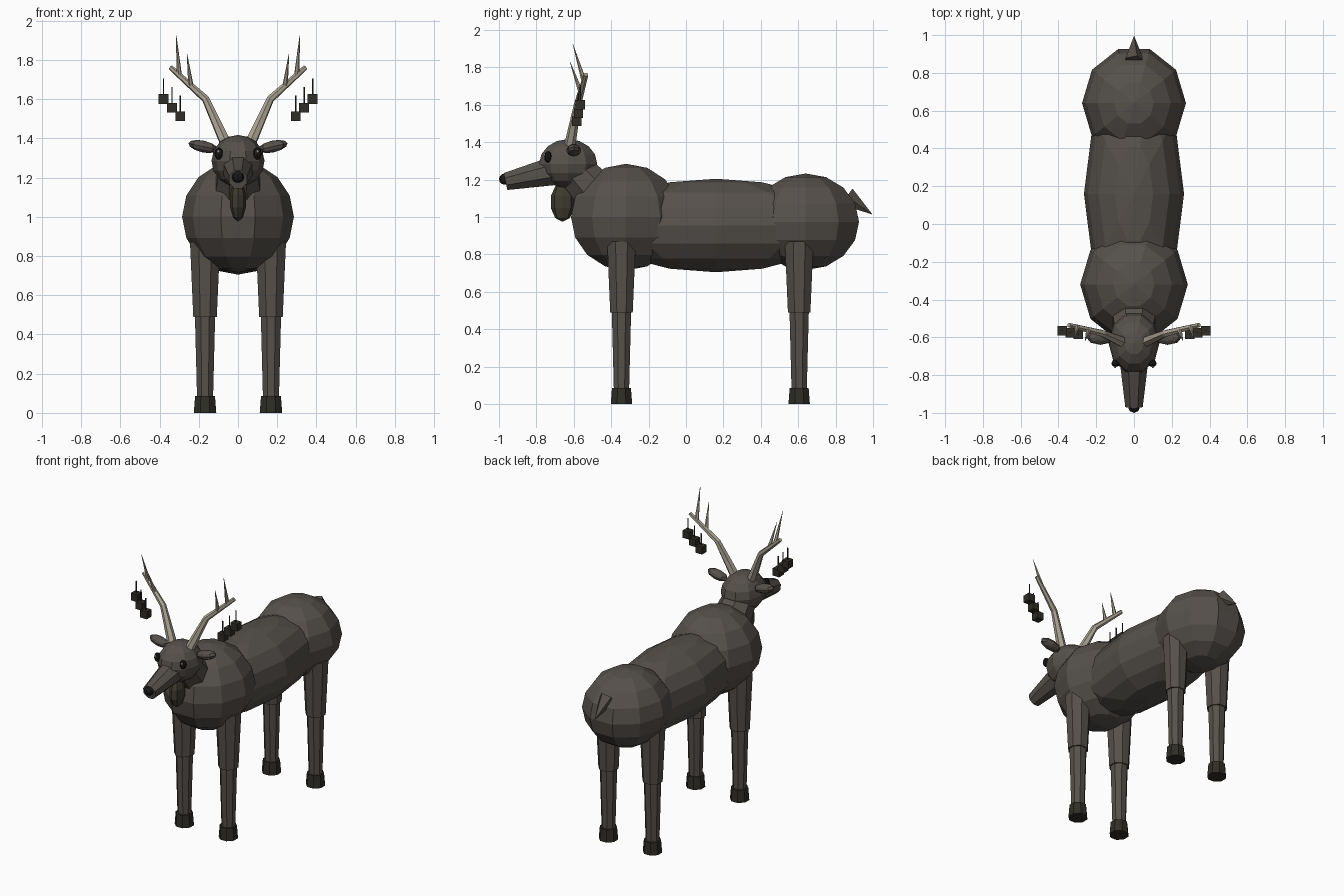
import bpy
import bmesh
import math
from mathutils import Vector, Matrix

cube = bpy.data.objects.get("Cube")
if cube:
    bpy.data.objects.remove(cube)


def material(name, color):
    m = bpy.data.materials.new(name)
    m.use_nodes = True
    m.diffuse_color = (*color, 1)
    bsdf = m.node_tree.nodes["Principled BSDF"]
    bsdf.inputs["Base Color"].default_value = (*color, 1)
    bsdf.inputs["Roughness"].default_value = 0.9
    return m


FUR = material("dark_brown_fur", (0.092, 0.081, 0.071))
BEARD = material("dark_olive_hair", (0.05, 0.045, 0.03))
HORN = material("pale_horn", (0.42, 0.38, 0.30))
HOOF = material("dark_hoof", (0.028, 0.027, 0.02))
BLACK = material("black", (0.01, 0.01, 0.01))
GLINT = material("eye_glint", (0.7, 0.7, 0.62))


def finish(bm, name, mat):
    bmesh.ops.recalc_face_normals(bm, faces=bm.faces)
    mesh = bpy.data.meshes.new(name)
    bm.to_mesh(mesh)
    bm.free()
    mesh.materials.append(mat)
    obj = bpy.data.objects.new(name, mesh)
    bpy.context.scene.collection.objects.link(obj)
    return obj


def ball(name, center, radii, mat, seg=10, rings=8, tilt=0):
    """Faceted ellipsoid with its poles up, tilted about y."""
    bm = bmesh.new()
    bmesh.ops.create_uvsphere(bm, u_segments=seg, v_segments=rings, radius=1)
    turn = Matrix.Rotation(math.pi / 2, 4, 'Z')
    place = Matrix.Translation(center) @ Matrix.Rotation(tilt, 4, 'Y')
    bm.transform(place @ Matrix.Diagonal((*radii, 1)) @ turn)
    return finish(bm, name, mat)


def limb(name, points, radii, mat, sides=8):
    """Chain of rings along a path, closed at both ends."""
    points = [Vector(p) for p in points]
    bm = bmesh.new()
    loops = []
    for i, (p, r) in enumerate(zip(points, radii)):
        axis = points[min(i + 1, len(points) - 1)] - points[max(i - 1, 0)]
        rot = axis.to_track_quat('Z', 'Y')
        ring = []
        for k in range(sides):
            a = math.tau * (k + 0.5) / sides
            ring.append(bm.verts.new(p + rot @ Vector((r * math.cos(a), r * math.sin(a), 0))))
        loops.append(ring)
    for low, high in zip(loops, loops[1:]):
        for k in range(sides):
            n = (k + 1) % sides
            bm.faces.new((low[k], low[n], high[n], high[k]))
    bm.faces.new(loops[0][::-1])
    bm.faces.new(loops[-1])
    return finish(bm, name, mat)


def box(name, center, size, mat):
    bm = bmesh.new()
    bmesh.ops.create_cube(bm, size=size)
    bm.transform(Matrix.Translation(center))
    return finish(bm, name, mat)


# Body
ball("chest", (0, -0.32, 1.0), (0.285, 0.31, 0.285), FUR)
ball("barrel", (0, 0.16, 0.955), (0.265, 0.68, 0.25), FUR)
ball("rump", (0, 0.64, 0.975), (0.275, 0.3, 0.258), FUR)
limb("tail", [(0, 0.86, 1.11), (0, 0.995, 1.015)], [0.055, 0.001], FUR, 5)

# Neck and head
limb("neck", [(0, -0.42, 1.06), (0, -0.6, 1.26)], [0.14, 0.105], FUR)
ball("head", (0, -0.63, 1.285), (0.135, 0.163, 0.132), FUR)
limb("snout", [(0, -0.64, 1.262), (0, -0.965, 1.19)], [0.092, 0.05], FUR)
ball("nose", (0, -0.968, 1.203), (0.032, 0.032, 0.03), BLACK, 8, 6)
ball("beard", (0, -0.66, 1.08), (0.042, 0.066, 0.105), BEARD, 8, 5)

for side, tag in ((1, "left"), (-1, "right")):
    # Eyes and ears
    ball(tag + "_eye", (side * 0.098, -0.738, 1.322), (0.022, 0.02, 0.031), BLACK, 8, 6)
    ball(tag + "_eye_glint", (side * 0.1, -0.757, 1.333), (0.007, 0.005, 0.007), GLINT, 6, 4)
    ball(tag + "_ear", (side * 0.178, -0.6, 1.358), (0.076, 0.04, 0.03), FUR, 8, 6,
         tilt=-side * 0.22)

    # Antler: main beam and two tines
    limb(tag + "_antler",
         [(side * 0.07, -0.62, 1.39), (side * 0.165, -0.58, 1.6), (side * 0.345, -0.535, 1.762)],
         [0.03, 0.02, 0.013], HORN, 6)
    for label, base, tip in (("outer", (0.3, -0.545, 1.725), (0.315, -0.605, 1.925)),
                             ("inner", (0.24, -0.562, 1.665), (0.26, -0.62, 1.83))):
        limb(f"{tag}_{label}_tine", [(side * base[0], *base[1:]), (side * tip[0], *tip[1:])],
             [0.014, 0.001], HORN, 6)

    # Hanging charms
    for i in range(3):
        x, y, z = side * (0.38 - 0.043 * i), -0.565 - 0.01 * i, 1.6 - 0.044 * i
        box(f"{tag}_charm_{i + 1}", (x, y, z), 0.05, HOOF)
        limb(f"{tag}_charm_cord_{i + 1}", [(x, y, z), (x, y, z + 0.105)], [0.004, 0.004], HOOF, 5)

    # Legs
    for place, y in (("front", -0.345), ("hind", 0.605)):
        name = f"{tag}_{place}"
        x = side * 0.168
        limb(name + "_upper_leg", [(x, y, 0.49), (x, y, 0.87)], [0.065, 0.083], FUR)
        limb(name + "_lower_leg", [(x, y, 0.07), (x, y, 0.5)], [0.044, 0.056], FUR)
        limb(name + "_hoof", [(x, y, 0), (x, y, 0.085)], [0.062, 0.055], HOOF)
